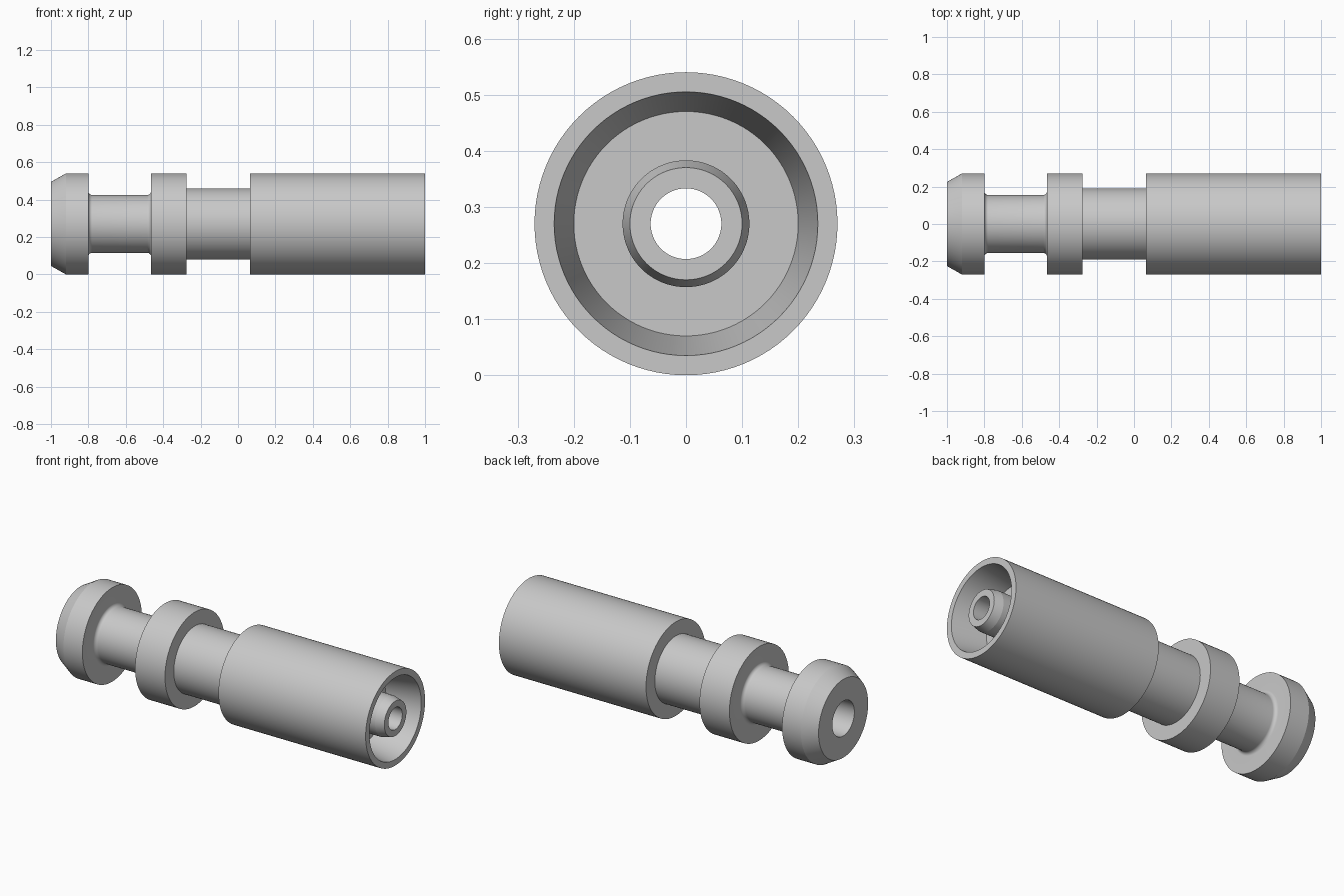
import bpy
import bmesh
from math import pi, sin, cos, radians
from mathutils import Vector

cube = bpy.data.objects.get("Cube")
if cube:
    bpy.data.objects.remove(cube, do_unlink=True)

grey = bpy.data.materials.new("light grey")
grey.use_nodes = True
colour = (0.58, 0.58, 0.58, 1)
grey.diffuse_color = colour
grey.node_tree.nodes["Principled BSDF"].inputs["Base Color"].default_value = colour

FLANGE, NECK, WAIST, FILLET = 0.27, 0.155, 0.19, 0.02
SEGMENTS, STEPS = 96, 9


def fillet(x, side):
    """Quarter round from a flange face at x onto the narrow neck."""
    arc = []
    for i in range(STEPS + 1):
        a = i / STEPS * pi / 2
        arc.append((x + side * FILLET * (1 - cos(a)),
                    NECK + FILLET * (1 - sin(a))))
    return arc


def lathe(name, profile):
    """Turn a closed (x, radius) profile about the long axis."""
    bm = bmesh.new()
    verts = [bm.verts.new((x, 0, r)) for x, r in profile]
    edges = [bm.edges.new((v, verts[i - 1])) for i, v in enumerate(verts)]
    bmesh.ops.spin(bm, geom=verts + edges, cent=(0, 0, 0), axis=(1, 0, 0),
                   angle=2 * pi, steps=SEGMENTS)
    bmesh.ops.remove_doubles(bm, verts=bm.verts, dist=0.0002)
    bmesh.ops.recalc_face_normals(bm, faces=bm.faces)
    bmesh.ops.translate(bm, verts=bm.verts, vec=Vector((0, 0, FLANGE)))
    mesh = bpy.data.meshes.new(name)
    bm.to_mesh(mesh)
    bm.free()
    mesh.materials.append(grey)
    obj = bpy.data.objects.new(name, mesh)
    bpy.context.collection.objects.link(obj)
    bpy.ops.object.select_all(action="DESELECT")
    obj.select_set(True)
    bpy.context.view_layer.objects.active = obj
    bpy.ops.object.shade_smooth_by_angle(angle=radians(12))
    return obj


# Bevelled end flange, filleted neck and middle flange
outside = [(-1, 0.225), (-0.92, FLANGE), (-0.80, FLANGE)]
outside += fillet(-0.80, 1)
outside += reversed(fillet(-0.465, -1))
outside += [(-0.465, FLANGE), (-0.275, FLANGE)]

# Waist and long sleeve
outside += [(-0.275, WAIST), (0.065, WAIST), (0.065, FLANGE), (1, FLANGE)]

# Flared recess around the central nozzle
recess = [(1, 0.235), (0.8, 0.20), (0.8, 0.113), (0.95, 0.113), (1, 0.10)]

# Through bore with a wider tapered socket at the far end
bore = [(1, 0.063), (-0.5, 0.063), (-0.5, 0.088), (-1, 0.10)]

lathe("connector_body", outside + recess + bore)
